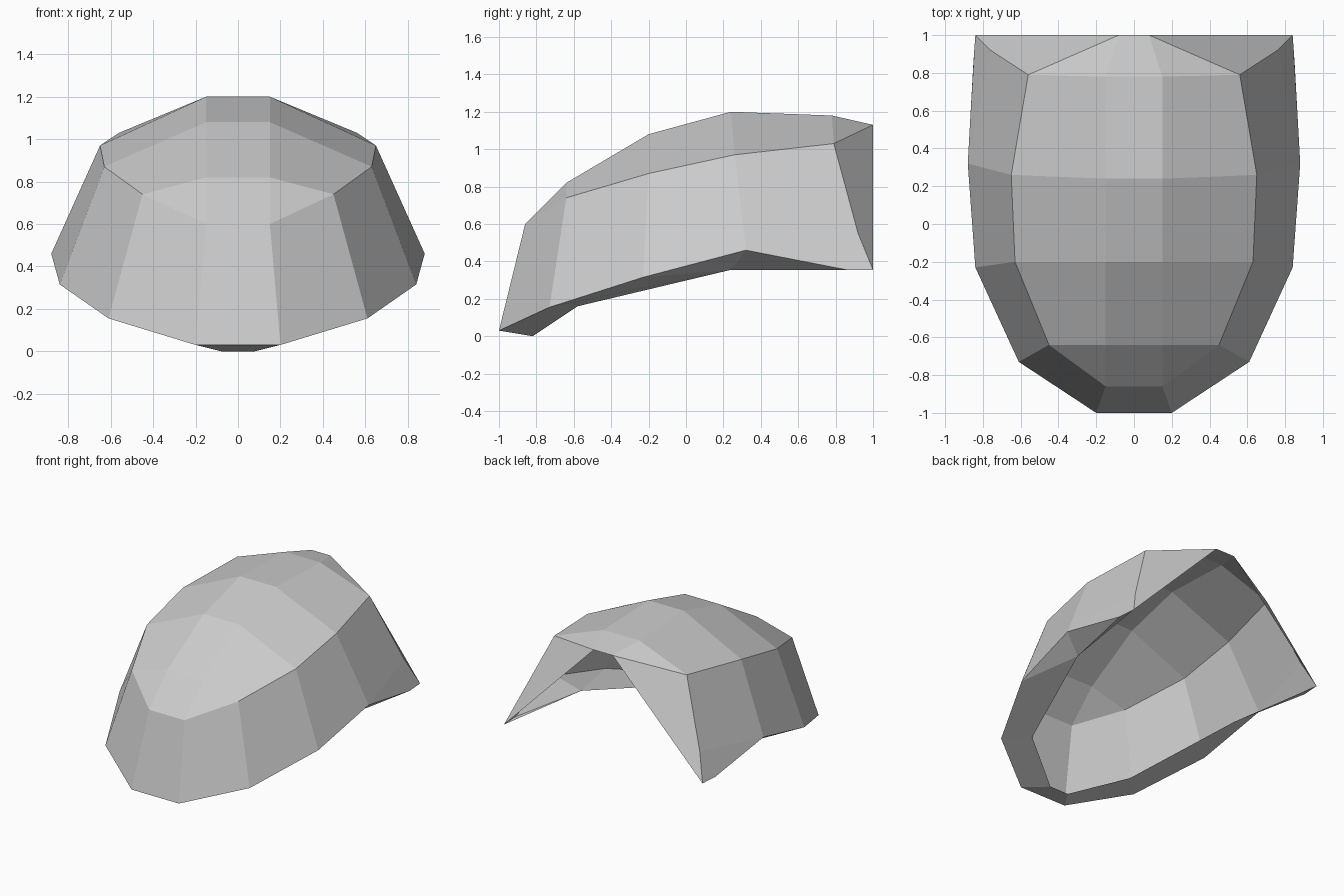
import bpy, bmesh

cube = bpy.data.objects.get("Cube")
if cube:
    bpy.data.objects.remove(cube, do_unlink=True)

# Shell colour
grey = bpy.data.materials.new("light_grey")
grey.use_nodes = True
colour = (0.6, 0.6, 0.6, 1)
grey.diffuse_color = colour
grey.node_tree.nodes["Principled BSDF"].inputs["Base Color"].default_value = colour

# Lengthwise lines of the left half, each running front to back
crown = [(.15, -.86, .60), (.15, -.64, .82), (.15, -.2, 1.08),
         (.15, .24, 1.2), (.15, .78, 1.18), (.08, 1, 1.13)]
ridge = [(.45, -.64, .74), (.63, -.2, .87), (.65, .26, .97), (.56, .79, 1.03)]
rim = [(.2, -1, .03), (.61, -.73, .155), (.84, -.23, .315), (.88, .32, .46)]
lip = [(.08, -.82, 0), (.45, -.58, .16), (.72, .24, .355)]
heel = (.85, .86, .355)
corner = (.84, 1, .355)
rear_edge = (.76, .92, .55)

bm = bmesh.new()
points = {}


def vert(p):
    if p not in points:
        points[p] = bm.verts.new(p)
    return points[p]


def face(*corners):
    """Make a face, dropping repeated corners."""
    bm.faces.new([vert(p) for p in dict.fromkeys(corners)])


def strip(a, b):
    """Join two lines of equal length with a row of faces."""
    for i in range(len(a) - 1):
        face(a[i], a[i + 1], b[i + 1], b[i])


# Middle band, from the front lip over the crown to the rear tip
band = [lip[0], rim[0]] + crown
strip([(0, y, z) for x, y, z in band], band)
# Upper slope between crown and ridge
strip(crown, [crown[0]] + ridge + [ridge[-1]])
# Side wall between ridge and rim
strip([crown[0]] + ridge, rim + [rear_edge])
face(rim[-1], heel, corner, rear_edge)
# Inward lip under the rim
strip(rim + [heel, corner], lip + [lip[-1], lip[-1], corner])
# Slanted rear panel
face(ridge[-1], crown[-1], corner, rear_edge)

# Point the shell's faces outward
bmesh.ops.recalc_face_normals(bm, faces=bm.faces)
bm.normal_update()
top = max(bm.faces, key=lambda f: f.calc_center_median().z)
if top.normal.z < 0:
    bmesh.ops.reverse_faces(bm, faces=bm.faces)

mesh = bpy.data.meshes.new("shell")
bm.to_mesh(mesh)
bm.free()
mesh.materials.append(grey)
shell = bpy.data.objects.new("shell", mesh)
bpy.context.collection.objects.link(shell)

# Mirror the other half
mirror = shell.modifiers.new("mirror", "MIRROR")
mirror.use_clip = True
